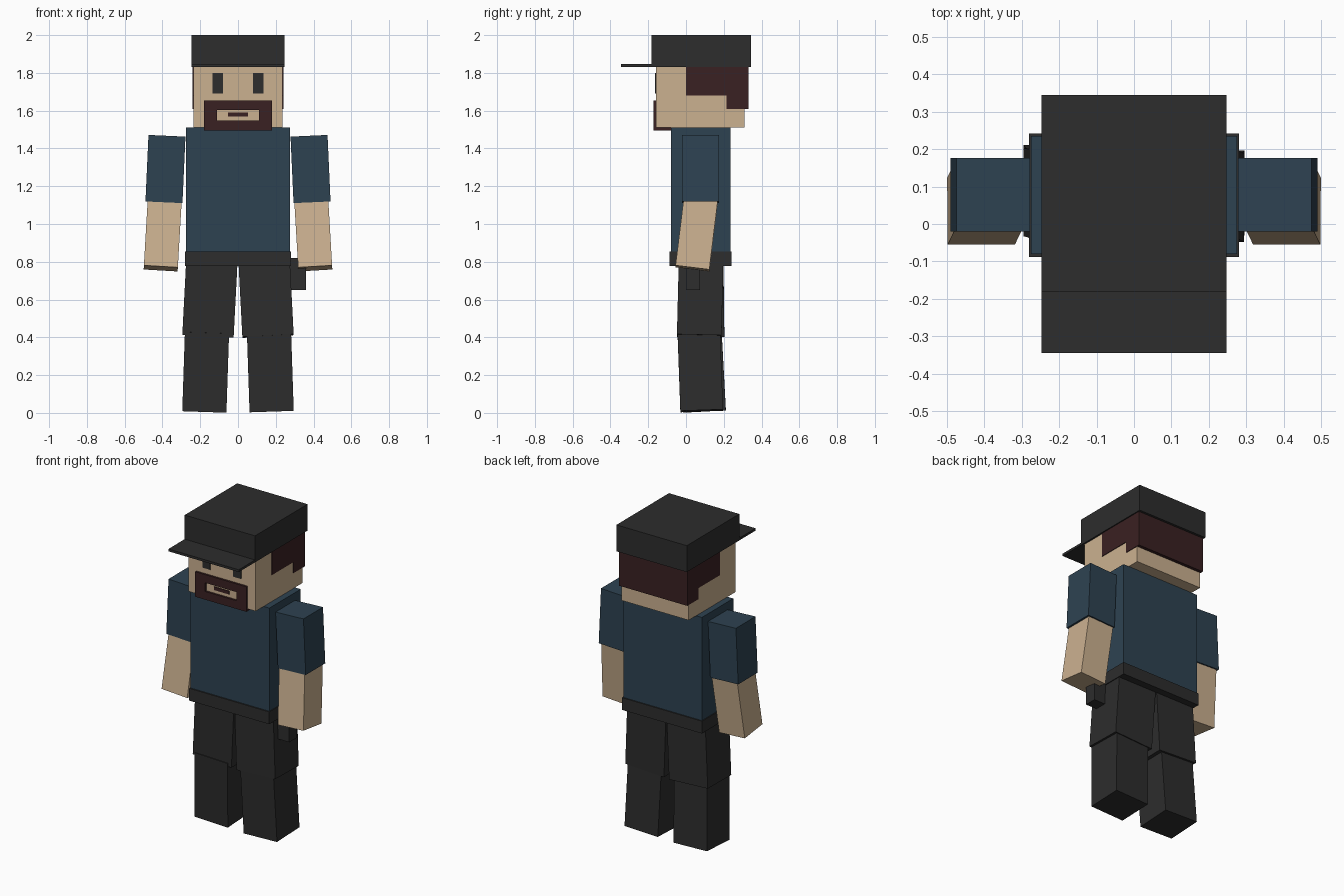
import bpy
from mathutils import Matrix, Vector

cube = bpy.data.objects.get("Cube")
if cube:
    bpy.data.objects.remove(cube, do_unlink=True)


def material(name, rgb):
    mat = bpy.data.materials.new(name)
    mat.use_nodes = True
    color = (*rgb, 1)
    mat.diffuse_color = color
    mat.node_tree.nodes["Principled BSDF"].inputs["Base Color"].default_value = color
    return mat


skin = material("skin", (0.60, 0.44, 0.28))
shirt_blue = material("shirt blue", (0.027, 0.055, 0.083))
black = material("soft black", (0.026, 0.026, 0.026))
hair_brown = material("hair brown", (0.042, 0.015, 0.016))


def make_object(name, verts, faces, mat):
    mesh = bpy.data.meshes.new(name)
    mesh.from_pydata(verts, [], faces)
    mesh.materials.append(mat)
    obj = bpy.data.objects.new(name, mesh)
    bpy.context.collection.objects.link(obj)
    return obj


def prism(name, profile, x0, x1, mat):
    """Extrude a (y, z) outline, listed counter-clockwise seen from +x."""
    n = len(profile)
    verts = [(x, y, z) for x in (x0, x1) for y, z in profile]
    faces = [tuple(reversed(range(n))), tuple(range(n, 2 * n))]
    for i in range(n):
        j = (i + 1) % n
        faces.append((i, j, n + j, n + i))
    return make_object(name, verts, faces, mat)


def box(name, x, y, z, mat):
    outline = [(y[0], z[0]), (y[1], z[0]), (y[1], z[1]), (y[0], z[1])]
    return prism(name, outline, x[0], x[1], mat)


def limb(name, top, bottom, width, depth, mat):
    """Square-ended box whose long axis runs from bottom to top."""
    top, bottom = Vector(top), Vector(bottom)
    up = (top - bottom).normalized()
    side = Vector((0, 1, 0)).cross(up).normalized()
    back = up.cross(side)
    half = (top - bottom).length / 2
    obj = box(name, (-width / 2, width / 2), (-depth / 2, depth / 2), (-half, half), mat)
    turn = Matrix((side, back, up)).transposed().to_4x4()
    obj.matrix_world = Matrix.Translation((top + bottom) / 2) @ turn
    return obj


# Head, hair and cap
box("head", (-0.236, 0.236), (-0.16, 0.31), (1.51, 1.84), skin)
prism("hair", [(0, 1.68), (0.215, 1.68), (0.215, 1.61), (0.33, 1.61),
               (0.33, 1.84), (0, 1.84)], -0.24, 0.24, hair_brown)
box("cap", (-0.247, 0.247), (-0.182, 0.345), (1.832, 2.0), black)
box("cap_brim", (-0.247, 0.247), (-0.345, -0.18), (1.832, 1.847), black)

# Beard frame around the mouth, wrapping under the chin
front = (-0.173, -0.155)
box("moustache", (-0.18, 0.18), front, (1.603, 1.655), hair_brown)
box("beard_chin", (-0.18, 0.18), front, (1.496, 1.548), hair_brown)
box("beard_underside", (-0.18, 0.18), (-0.155, -0.08), (1.496, 1.512), hair_brown)
box("mouth", (-0.053, 0.053), (-0.165, -0.158), (1.569, 1.59), hair_brown)

# Torso, belt and holster
box("torso", (-0.276, 0.276), (-0.08, 0.235), (0.8, 1.51), shirt_blue)
box("belt", (-0.281, 0.281), (-0.088, 0.242), (0.777, 0.855), black)
box("holster", (0.27, 0.36), (0, 0.075), (0.65, 0.82), black)

for label, s in (("left", 1), ("right", -1)):
    # Face details
    box(label + "_beard_side", sorted((s * 0.11, s * 0.18)), front, (1.548, 1.603), hair_brown)
    box(label + "_eye", sorted((s * 0.08, s * 0.135)), (-0.165, -0.158), (1.69, 1.8), black)

    # Arms
    limb(label + "_sleeve", (s * 0.376, 0.078, 1.467), (s * 0.392, 0.078, 1.115),
         0.196, 0.196, shirt_blue)
    limb(label + "_forearm", (s * 0.387, 0.08, 1.14), (s * 0.409, 0.034, 0.765),
         0.18, 0.18, skin)

    # Legs, with the right one set slightly further back
    step = 0 if s > 0 else 0.015
    limb(label + "_thigh", (s * 0.138, 0.08, 0.81), (s * 0.159, 0.07 + step, 0.407),
         0.272, 0.236, black)
    limb(label + "_lower_leg", (s * 0.164, 0.068 + step / 2, 0.43), (s * 0.178, 0.083 + step, 0.011),
         0.234, 0.226, black)
